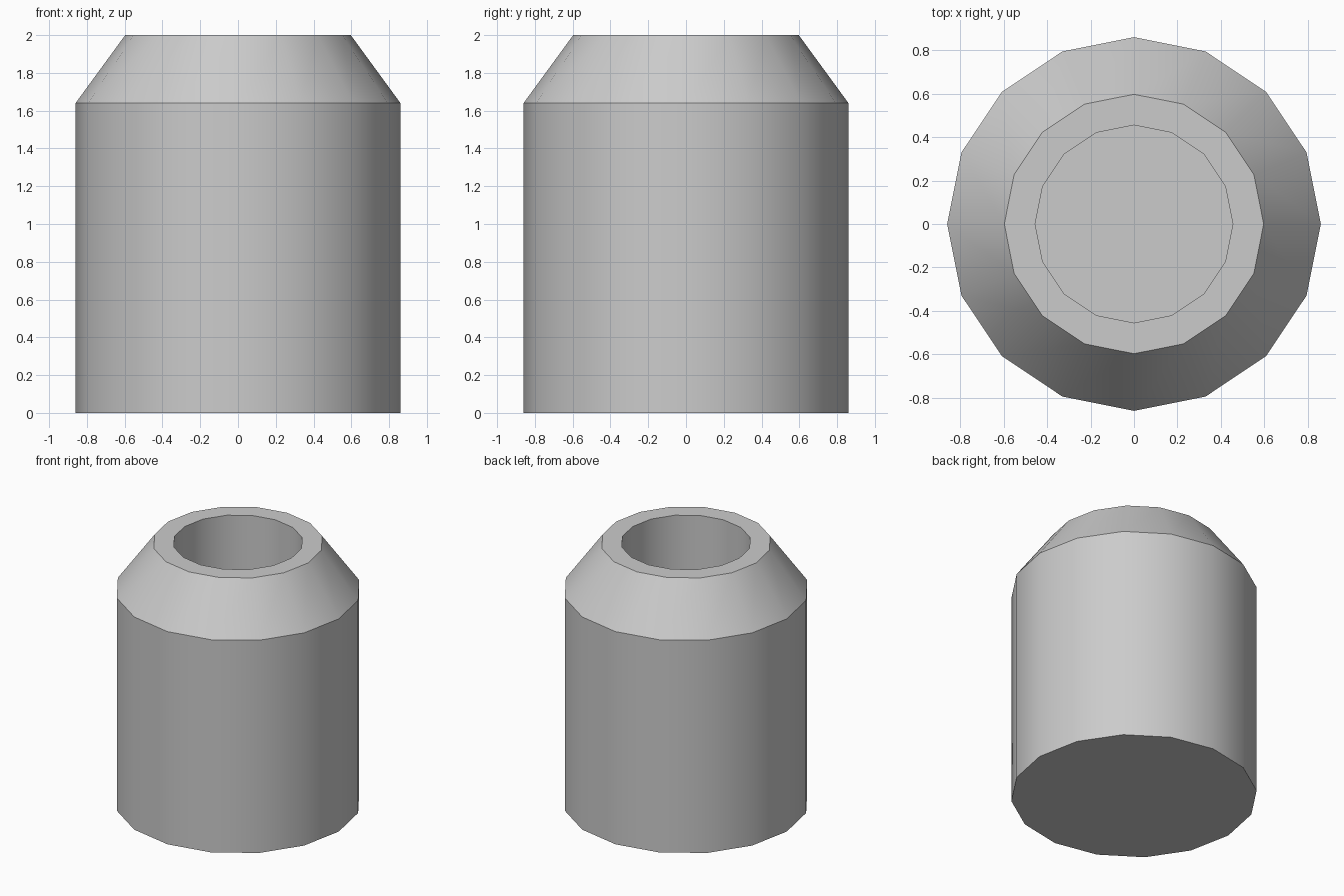
import bpy, bmesh
from math import cos, sin, pi, radians

if "Cube" in bpy.data.objects:
    bpy.data.objects.remove(bpy.data.objects["Cube"])

SIDES = 16
# Profile (radius, height): base, shoulder, rim, mouth, bottom of the bore
PROFILE = [(0.86, 0), (0.86, 1.64), (0.597, 2), (0.455, 2), (0.455, 0.7)]

bm = bmesh.new()


def ring(radius, z):
    return [bm.verts.new((radius * cos(2 * pi * i / SIDES),
                          radius * sin(2 * pi * i / SIDES), z))
            for i in range(SIDES)]


# Turned walls joining one ring to the next
rings = [ring(r, z) for r, z in PROFILE]
for low, high in zip(rings, rings[1:]):
    for i in range(SIDES):
        j = (i + 1) % SIDES
        bm.faces.new((low[i], low[j], high[j], high[i]))

# Base and bore floor
bm.faces.new(rings[0][::-1])
bm.faces.new(rings[-1])
bmesh.ops.recalc_face_normals(bm, faces=bm.faces)

mesh = bpy.data.meshes.new("hollow_body")
bm.to_mesh(mesh)
bm.free()
body = bpy.data.objects.new("hollow_body", mesh)
bpy.context.collection.objects.link(body)

# Smooth sides, sharp shoulder and rims
bpy.context.view_layer.objects.active = body
body.select_set(True)
bpy.ops.object.shade_smooth_by_angle(angle=radians(30))
